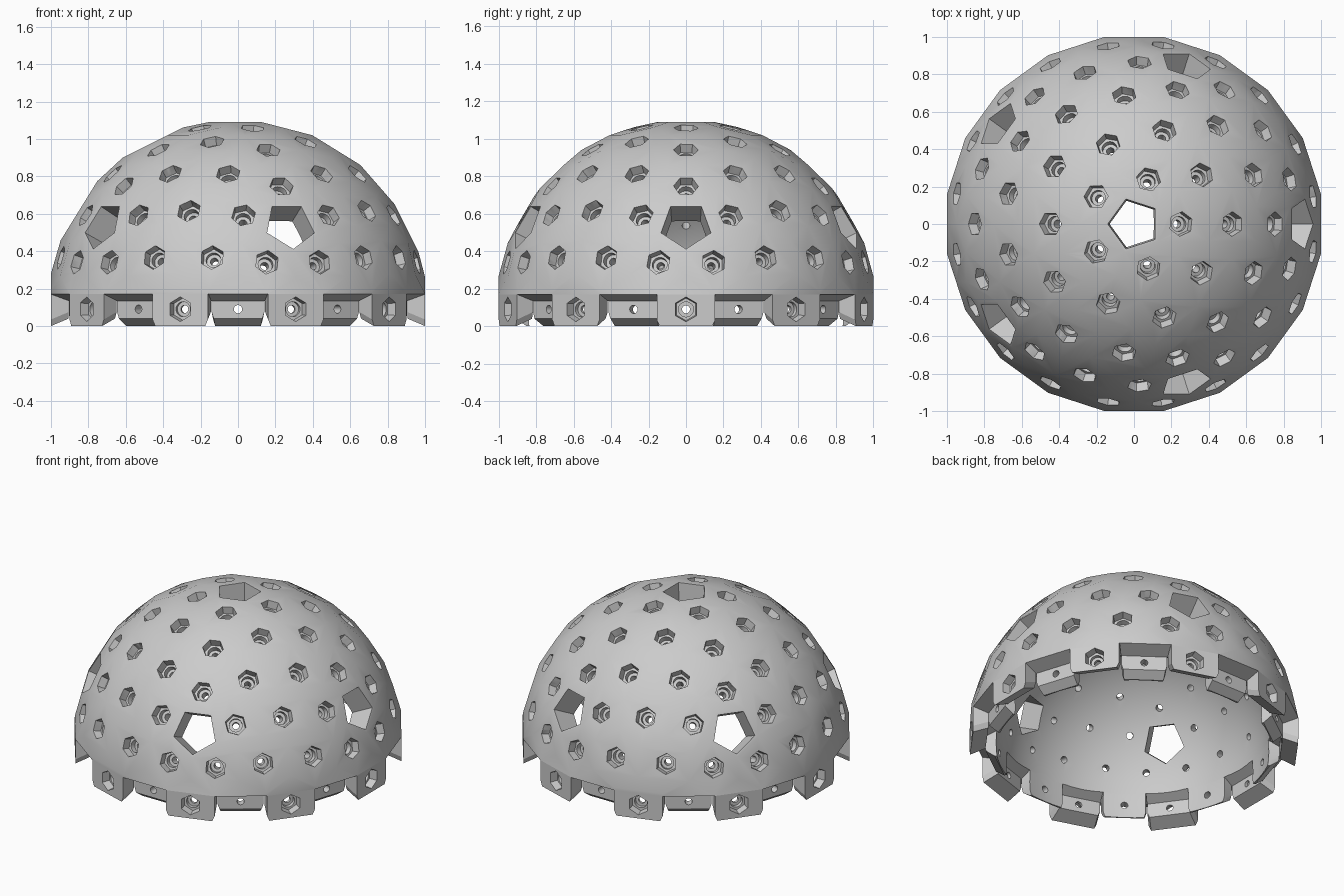
import bpy, bmesh, math
from mathutils import Vector

if "Cube" in bpy.data.objects:
    bpy.data.objects.remove(bpy.data.objects["Cube"])

LIFT = Vector((0, 0, 0.09))     # sphere centre above the floor
SEAM = 0.08                     # height of the dome edge above the sphere centre
INNER = 0.85                    # inside radius
MID = 0.905                     # radius where the two rim laps meet
FREQ = 4                        # cells from one pentagon to the next

grey = bpy.data.materials.new("light_grey")
grey.diffuse_color = (0.6, 0.6, 0.6, 1)
grey.use_nodes = True
grey.node_tree.nodes["Principled BSDF"].inputs["Base Color"].default_value = grey.diffuse_color


def make(name, bm):
    bmesh.ops.recalc_face_normals(bm, faces=bm.faces)
    me = bpy.data.meshes.new(name)
    bm.to_mesh(me)
    bm.free()
    me.materials.append(grey)
    ob = bpy.data.objects.new(name, me)
    bpy.context.collection.objects.link(ob)
    return ob


def loft(bm, rings):
    """Closed solid through a list of equal-length rings."""
    loops = [[bm.verts.new(p) for p in r] for r in rings]
    n = len(loops[0])
    for a, b in zip(loops, loops[1:]):
        for i in range(n):
            j = (i + 1) % n
            bm.faces.new((a[i], a[j], b[j], b[i]))
    bm.faces.new(loops[0])
    bm.faces.new(loops[-1][::-1])


def ring(n, u, height, radius, sides, count=24):
    """Regular polygon ring on axis n with one corner towards u."""
    v = n.cross(u)
    pts = []
    for i in range(count):
        a = 2 * math.pi * i / count
        half = math.pi / sides
        r = radius * math.cos(half) / math.cos(a % (2 * half) - half)
        pts.append(n * height + (u * math.cos(a) + v * math.sin(a)) * r)
    return pts


def bolt_cutter(bm, n, u, step):
    """Hexagonal pocket, round counterbore and through hole."""
    loft(bm, [ring(n, u, h, r, s) for h, r, s in (
        (1.05, 0.066, 6), (1.0, 0.066, 6), (0.95, 0.06, 6), (0.95, 0.04, 24),
        (step, 0.04, 24), (step, 0.021, 24), (0.7, 0.021, 24))])


def cut(ob, cutter):
    mod = ob.modifiers.new("cut", 'BOOLEAN')
    mod.operation, mod.solver, mod.object = 'DIFFERENCE', 'EXACT', cutter
    bpy.context.view_layer.objects.active = ob
    bpy.ops.object.modifier_apply(modifier=mod.name)
    bpy.data.objects.remove(cutter)


def ball_cutter():
    bm = bmesh.new()
    bmesh.ops.create_uvsphere(bm, u_segments=80, v_segments=36, radius=INNER)
    return make("inside_cutter", bm)


def finish(ob):
    ob.location = LIFT
    bpy.ops.object.select_all(action='DESELECT')
    ob.select_set(True)
    bpy.context.view_layer.objects.active = ob
    bpy.ops.object.shade_smooth_by_angle(angle=math.radians(22))


def polar(az, z):
    r = math.sqrt(1 - z * z)
    return Vector((r * math.cos(az), r * math.sin(az), z))


# Icosahedron with a corner at the top
h = 1 / math.sqrt(5)
top, bottom = Vector((0, 0, 1)), Vector((0, 0, -1))
up = [polar(math.radians(72 * i), h) for i in range(5)]
low = [polar(math.radians(72 * i + 36), -h) for i in range(5)]
tris = []
for i in range(5):
    j = (i + 1) % 5
    tris += [(top, up[i], up[j]), (up[i], low[i], up[j]),
             (low[i], low[j], up[j]), (bottom, low[j], low[i])]

# Cell centres, each with the corners of its flat tangent cell
cells = {}


def key(p):
    return tuple(round(c, 4) + 0.0 for c in p)


def add_triangle(a, b, c):
    n = (b - a).cross(c - a).normalized()
    corner = n / n.dot(a)
    for p in (a, b, c):
        cells.setdefault(key(p), (p, []))[1].append(corner)


for A, B, C in tris:
    def grid(i, j):
        return (A * (FREQ - i - j) + B * i + C * j).normalized()
    for i in range(FREQ):
        for j in range(FREQ - i):
            add_triangle(grid(i, j), grid(i + 1, j), grid(i, j + 1))
            if i + j < FREQ - 1:
                add_triangle(grid(i + 1, j), grid(i + 1, j + 1), grid(i, j + 1))

# Dome of flat cells, with cutters for bolt pockets and pentagon openings
dome_bm, hole_bm = bmesh.new(), bmesh.new()
for n, corners in cells.values():
    u = corners[0] - n * n.dot(corners[0])
    u.normalize()
    v = n.cross(u)
    corners.sort(key=lambda p: math.atan2(p.dot(v), p.dot(u)))
    dome_bm.faces.new([dome_bm.verts.new(p) for p in corners])
    if n.z < 0.1:
        continue
    if len(corners) == 5:
        loft(hole_bm, [ring(n, u, 1.05, 0.143, 5, 5), ring(n, u, 0.7, 0.122, 5, 5)])
    else:
        bolt_cutter(hole_bm, n, u, 0.915)
bmesh.ops.remove_doubles(dome_bm, verts=dome_bm.verts, dist=0.001)
cutgeom = dome_bm.verts[:] + dome_bm.edges[:] + dome_bm.faces[:]
bmesh.ops.bisect_plane(dome_bm, geom=cutgeom, plane_co=(0, 0, SEAM),
                       plane_no=(0, 0, 1), clear_inner=True)
bmesh.ops.holes_fill(dome_bm, edges=[e for e in dome_bm.edges if e.is_boundary], sides=0)
dome = make("dome_shell", dome_bm)
cut(dome, ball_cutter())
cut(dome, make("hole_cutter", hole_bm))
finish(dome)

# Rim tabs: outer lap tabs with pockets alternate with inner lap tabs
outer_bm, inner_bm = bmesh.new(), bmesh.new()
outer_cut, inner_cut = bmesh.new(), bmesh.new()
lip_bm, ledge_bm = bmesh.new(), bmesh.new()


def tab_ring(az, r, low_z, foot, width=0.985):
    """Tab outline at radius r, with slanted lower corners."""
    n, t = polar(az, 0), polar(az + math.pi / 2, 0)
    w = r * math.tan(math.radians(9)) * width
    outline = [(-1, SEAM), (1, SEAM), (1, low_z + 0.035), (foot, low_z),
               (-foot, low_z), (-1, low_z + 0.035)]
    return [n * r + t * (s * w) + Vector((0, 0, z)) for s, z in outline]


def wedge(bm, az, profile):
    """Slanted fillet under the dome edge from an (r, z) profile."""
    n, t = polar(az, 0), polar(az + math.pi / 2, 0)
    w = math.tan(math.radians(9))
    loft(bm, [[n * r + t * (s * r * w) + Vector((0, 0, z)) for r, z in profile]
              for s in (-1, 1)])


zaxis = Vector((0, 0, 1))
for k in range(20):
    az = math.radians(18 * k)
    n = polar(az, 0)
    if k % 2 == 0:
        loft(outer_bm, [tab_ring(az, 1, -0.09, 0.9), tab_ring(az, MID, -0.05, 0.9)])
        bolt_cutter(outer_cut, n, zaxis, 0.925)
        wedge(ledge_bm, az, [(MID, SEAM), (MID, 0.045), (0.82, 0.09), (0.82, 0.095), (MID, 0.095)])
    else:
        loft(inner_bm, [tab_ring(az, MID, -0.05, 0.92), tab_ring(az, INNER, -0.09, 0.92),
                        tab_ring(az, 0.82, -0.09, 0.92)])
        loft(inner_cut, [ring(n, zaxis, 1.0, 0.022, 24), ring(n, zaxis, 0.7, 0.022, 24)])
        wedge(lip_bm, az, [(1, SEAM), (MID, 0.045), (MID, SEAM)])

outer = make("outer_rim_tabs", outer_bm)
cut(outer, make("pocket_cutter", outer_cut))
finish(outer)
inner = make("inner_rim_tabs", inner_bm)
cut(inner, ball_cutter())
cut(inner, make("pin_hole_cutter", inner_cut))
finish(inner)
finish(make("outer_lips", lip_bm))
ledges = make("inner_ledges", ledge_bm)
cut(ledges, ball_cutter())
finish(ledges)
